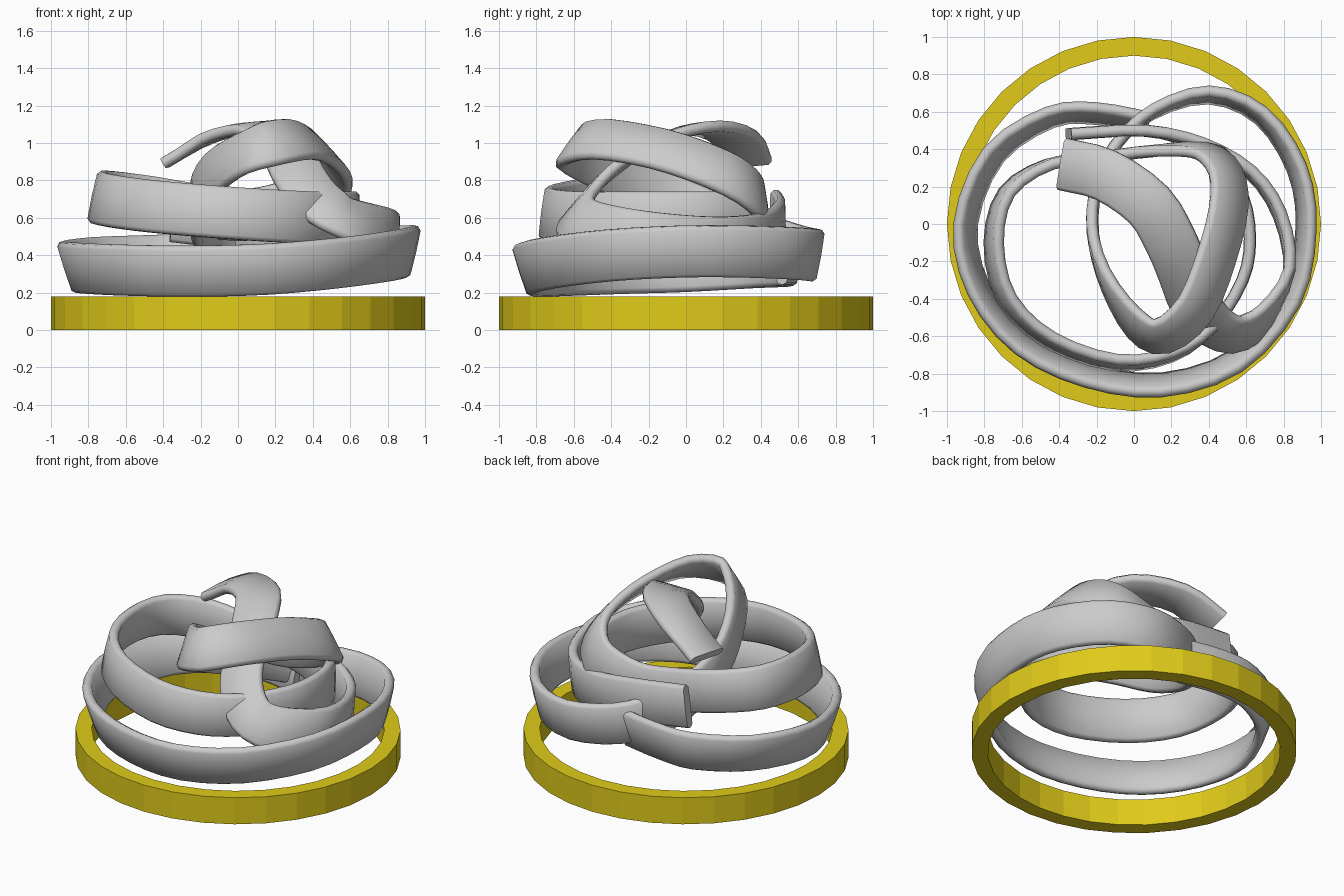
import bpy, bmesh, math
from mathutils import Vector

if "Cube" in bpy.data.objects:
    bpy.data.objects.remove(bpy.data.objects["Cube"])


def spline(points, steps):
    """Catmull-Rom resampling of (x, y, z, tilt) points."""
    p = [Vector(q) for q in points]
    p = [2 * p[0] - p[1]] + p + [2 * p[-1] - p[-2]]
    out = []
    for i in range(1, len(p) - 2):
        a, b, c, d = p[i - 1:i + 3]
        for k in range(steps):
            t = k / steps
            out.append(0.5 * (2 * b + (c - a) * t + (2 * a - 5 * b + 4 * c - d) * t * t
                              + (3 * b - a - 3 * c + d) * t ** 3))
    return out + [p[-2]]


def band(name, points, width=0.28, thick=0.06, steps=3):
    """Sweep a soft-edged flat strip; tilt leans its top edge to the right of travel."""
    w, h = width / 2, thick / 2
    half = [(w, h * 0.4), (w - 0.018, h), (0, h * 1.1), (-w + 0.018, h), (-w, h * 0.4)]
    profile = half + [(-u, -v) for u, v in half]
    path = spline(points, steps)
    bm = bmesh.new()
    rings = []
    for i, q in enumerate(path):
        a, b = path[max(i - 1, 0)], path[min(i + 1, len(path) - 1)]
        tangent = (b.xyz - a.xyz).normalized()
        side = tangent.cross(Vector((0, 0, 1))).normalized()
        up = side.cross(tangent)
        tilt = math.radians(q.w)
        across = up * math.cos(tilt) + side * math.sin(tilt)
        normal = tangent.cross(across)
        rings.append([bm.verts.new(q.xyz + across * u + normal * v) for u, v in profile])
    n = len(profile)
    for r, s in zip(rings, rings[1:]):
        for j in range(n):
            bm.faces.new((r[j], r[(j + 1) % n], s[(j + 1) % n], s[j]))
    bm.faces.new(rings[0])
    bm.faces.new(rings[-1])
    finish(name, bm)
    bpy.ops.object.shade_smooth_by_angle(angle=math.radians(50))


def finish(name, bm):
    bmesh.ops.recalc_face_normals(bm, faces=bm.faces)
    mesh = bpy.data.meshes.new(name)
    bm.to_mesh(mesh)
    bm.free()
    ob = bpy.data.objects.new(name, mesh)
    bpy.context.collection.objects.link(ob)
    bpy.ops.object.select_all(action='DESELECT')
    bpy.context.view_layer.objects.active = ob
    ob.select_set(True)
    return ob


# Gold base ring, flat faceted
bm = bmesh.new()
rect = [(1.0, 0), (1.0, 0.18), (0.9, 0.18), (0.9, 0)]
N = 32
rings = [[bm.verts.new((r * math.cos(math.tau * i / N), r * math.sin(math.tau * i / N), z))
          for r, z in rect] for i in range(N)]
for i in range(N):
    r, s = rings[i], rings[(i + 1) % N]
    for j in range(4):
        bm.faces.new((r[j], r[(j + 1) % 4], s[(j + 1) % 4], s[j]))
base = finish("base_ring", bm)
gold = bpy.data.materials.new("gold")
gold.diffuse_color = (0.75, 0.6, 0.01, 1)
gold.use_nodes = True
gold.node_tree.nodes["Principled BSDF"].inputs["Base Color"].default_value = gold.diffuse_color
base.data.materials.append(gold)

# Lowest coil of the wrap, going round once
outer = [
    (0.08, 0.54, 0.38, 15), (-0.2, 0.59, 0.38, 15), (-0.45, 0.57, 0.37, 15),
    (-0.75, 0.37, 0.36, 18), (-0.9, 0.0, 0.34, 18), (-0.83, -0.35, 0.33, 18),
    (-0.6, -0.64, 0.32, 18), (-0.25, -0.81, 0.315, 18), (0.15, -0.86, 0.325, 18),
    (0.55, -0.73, 0.36, 18), (0.84, -0.4, 0.40, 15), (0.92, -0.02, 0.42, 13),
    (0.87, 0.3, 0.42, 13), (0.68, 0.58, 0.41, 12), (0.4, 0.69, 0.40, 10), (0.1, 0.6, 0.42, 5)]
# It then climbs inside, loops over the top and drops down the back
top_loop = [
    (-0.1, 0.42, 0.48, 0), (-0.2, 0.2, 0.57, 0), (-0.22, -0.05, 0.68, 0),
    (-0.15, -0.3, 0.82, -8), (0.0, -0.53, 0.93, -25), (0.15, -0.6, 0.99, -38),
    (0.33, -0.45, 1.02, -45), (0.45, -0.15, 0.97, -45), (0.51, 0.12, 0.88, -42),
    (0.48, 0.3, 0.79, -30)]
# Middle coil
middle = [
    (0.35, 0.4, 0.69, -12), (0.1, 0.39, 0.62, 0), (-0.15, 0.36, 0.63, 0),
    (-0.45, 0.32, 0.68, -2), (-0.68, 0.17, 0.71, -8), (-0.75, -0.1, 0.71, -12),
    (-0.68, -0.4, 0.69, -12), (-0.45, -0.62, 0.66, -10), (-0.1, -0.74, 0.63, -8),
    (0.2, -0.7, 0.61, -5), (0.42, -0.55, 0.6, 0), (0.58, -0.3, 0.6, 0),
    (0.62, -0.08, 0.6, 0), (0.58, 0.15, 0.6, 0), (0.45, 0.34, 0.6, 0)]
band("wrap_long_band", outer + top_loop + middle)

# Second strip: flat tail on top, folding down at the front right and round the back
band("wrap_tail_band", [
    (-0.38, 0.32, 0.90, -85), (-0.15, 0.26, 1.03, -85), (0.08, 0.1, 1.08, -85),
    (0.2, -0.1, 1.03, -82), (0.27, -0.27, 0.94, -78), (0.33, -0.43, 0.82, -70),
    (0.42, -0.54, 0.7, -55), (0.55, -0.59, 0.61, -40), (0.7, -0.5, 0.55, -20),
    (0.83, -0.25, 0.5, 0), (0.78, 0.05, 0.47, 5), (0.62, 0.28, 0.47, 5),
    (0.35, 0.43, 0.5, 5), (0.05, 0.5, 0.56, 0), (-0.35, 0.48, 0.61, 0)])
